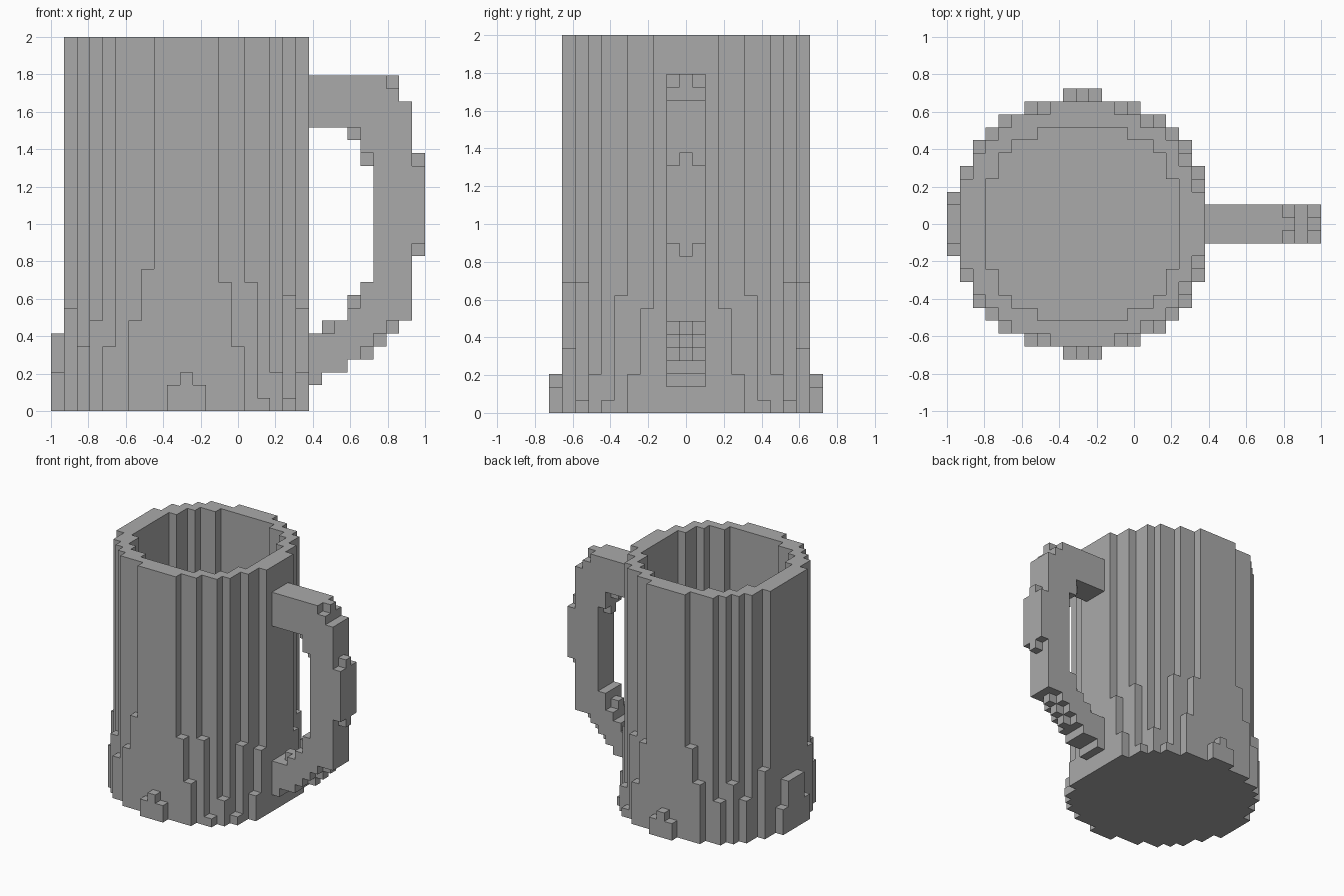
import bpy, bmesh
from mathutils import Vector

cube = bpy.data.objects.get("Cube")
if cube:
    bpy.data.objects.remove(cube, do_unlink=True)

UNIT = 2 / 29          # edge of one block
AXIS_X = -8 / 29       # centre of the round body
HEIGHT = 29

grey = bpy.data.materials.new("grey")
grey.use_nodes = True
grey.diffuse_color = (0.4, 0.4, 0.4, 1)
grey.node_tree.nodes["Principled BSDF"].inputs["Base Color"].default_value = (0.4, 0.4, 0.4, 1)


def build_blocks(name, cells):
    """Skin a set of grid cells with their outer faces and merge flat areas."""
    bm = bmesh.new()
    points = {}

    def corner(p):
        key = tuple(round(2 * c) for c in p)
        if key not in points:
            points[key] = bm.verts.new((AXIS_X + p.x * UNIT, p.y * UNIT, p.z * UNIT))
        return points[key]

    for cell in cells:
        centre = Vector(cell) + Vector((0, 0, 0.5))
        for axis in range(3):
            for sign in (-1, 1):
                n = Vector((0, 0, 0))
                n[axis] = sign
                if tuple(int(a + b) for a, b in zip(cell, n)) in cells:
                    continue
                u = Vector((0, 0, 0))
                u[(axis + 1) % 3] = 1
                v = n.cross(u)
                ring = [(-1, -1), (1, -1), (1, 1), (-1, 1)]
                bm.faces.new([corner(centre + (n + a * u + b * v) / 2) for a, b in ring])
    bmesh.ops.dissolve_limit(bm, angle_limit=0.01, verts=bm.verts, edges=bm.edges)
    bmesh.ops.triangulate(bm, faces=[f for f in bm.faces if len(f.verts) > 4])
    mesh = bpy.data.meshes.new(name)
    bm.to_mesh(mesh)
    bm.free()
    mesh.materials.append(grey)
    obj = bpy.data.objects.new(name, mesh)
    bpy.context.collection.objects.link(obj)
    return obj


# Mug body: half depth of each full-height column, from left edge to right edge
depths = [3, 5, 6, 7, 8, 8, 8, 9, 9, 9, 9, 9, 8, 8, 7, 7, 6, 4, 2]
columns = {(x - 9, y): HEIGHT for x, d in enumerate(depths) for y in range(d + 1)}

# Short columns that widen the foot: (x, y) to height
columns.update({
    (-10, 0): 6, (-10, 1): 6, (-10, 2): 3, (-9, 4): 8, (-8, 6): 5,
    (-7, 7): 7, (-6, 8): 5, (-4, 9): 7, (-3, 9): 11,
    (-1, 10): 2, (0, 10): 3, (1, 10): 2,
    (3, 9): 10, (4, 9): 5, (5, 8): 10, (6, 8): 1, (7, 7): 3,
    (8, 5): 9, (8, 6): 1, (9, 3): 8, (9, 4): 3,
})

# Hollow inside: half depth by distance from the axis
hollow = [7, 7, 7, 7, 6, 6, 5, 3]
FLOOR = 2


def is_hollow(x, y):
    return abs(x) < len(hollow) and y <= hollow[abs(x)]


body = set()
for (x, y), top in columns.items():
    for z in range(min(top, FLOOR) if is_hollow(x, y) else top):
        body.update({(x, y, z), (x, -y, z)})
build_blocks("mug_body", body)

# Handle: x to spans of (bottom, top); the middle slice has extra corner blocks
spans = {
    10: [(2, 6), (22, 26)], 11: [(3, 6), (22, 26)], 12: [(3, 7), (22, 26)],
    13: [(4, 8), (22, 26)], 14: [(5, 10), (20, 26)], 15: [(6, 26)],
    16: [(7, 25)], 17: [(7, 24)], 18: [(13, 19)],
}
middle = [(11, 6), (13, 8), (13, 21), (14, 4), (14, 19), (15, 5),
          (16, 6), (16, 25), (18, 12), (18, 19)]
handle = {(x, y, z) for x, parts in spans.items() for low, high in parts
          for z in range(low, high) for y in (-1, 0, 1)}
handle.update((x, 0, z) for x, z in middle)
build_blocks("handle", handle)
